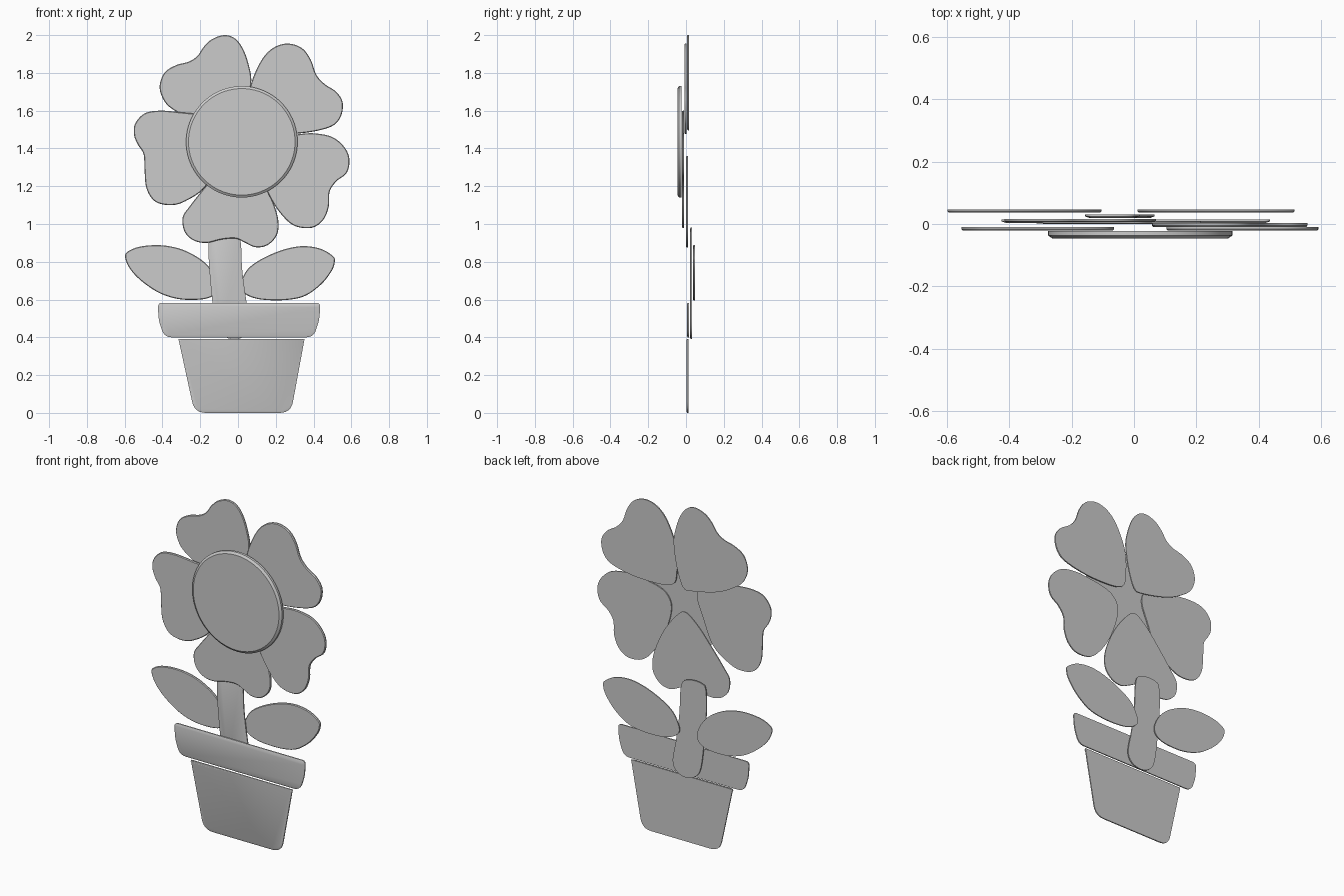
import bpy, bmesh
from mathutils import Vector


def smooth_loop(pts, n=6):
    """Closed Catmull-Rom outline through the points."""
    p = [Vector(q) for q in pts]
    out = []
    for i in range(len(p)):
        a, b, c, d = p[i - 1], p[i], p[(i + 1) % len(p)], p[(i + 2) % len(p)]
        for k in range(n):
            t = k / n
            out.append(0.5 * (2 * b + (c - a) * t + (2 * a - 5 * b + 4 * c - d) * t * t
                              + (3 * b - a - 3 * c + d) * t ** 3))
    return out


def rounded_loop(corners, n=6):
    """Polygon with each corner (x, z, r) rounded by a quadratic arc."""
    out = []
    for i, (x, z, r) in enumerate(corners):
        c = Vector((x, z))
        a = c + (Vector(corners[i - 1][:2]) - c).normalized() * r
        b = c + (Vector(corners[(i + 1) % len(corners)][:2]) - c).normalized() * r
        out += [a * (1 - t) ** 2 + 2 * c * t * (1 - t) + b * t * t for t in [k / n for k in range(n + 1)]]
    return out


def plate(name, loop, front, back, inset):
    """Flat plate with a chamfered front edge."""
    n = len(loop)
    area = sum(loop[i - 1].cross(loop[i]) for i in range(n))
    if area < 0:
        loop = loop[::-1]
    inner = []
    for i in range(n):
        t = (loop[(i + 1) % n] - loop[i - 1]).normalized()
        inner.append(loop[i] + Vector((-t.y, t.x)) * inset)
    mid = front + (back - front) * 0.4
    bm = bmesh.new()
    rings = [[bm.verts.new((p.x, y, p.y)) for p in lp]
             for lp, y in ((inner, front), (loop, mid), (loop, back))]
    bm.faces.new(rings[0])
    bm.faces.new(rings[2][::-1])
    for r, s in zip(rings, rings[1:]):
        for i in range(n):
            j = (i + 1) % n
            bm.faces.new((r[i], s[i], s[j], r[j]))
    bmesh.ops.recalc_face_normals(bm, faces=bm.faces)
    me = bpy.data.meshes.new(name)
    bm.to_mesh(me)
    bm.free()
    ob = bpy.data.objects.new(name, me)
    bpy.context.collection.objects.link(ob)
    bpy.context.view_layer.objects.active = ob
    ob.select_set(True)
    bpy.ops.object.shade_smooth_by_angle(angle=0.5)
    ob.select_set(False)


# Flower centre
bpy.ops.mesh.primitive_circle_add(vertices=72, radius=0.295)
circle = bpy.context.object
disc = [Vector((v.co.x + 0.02, v.co.y + 1.435)) for v in circle.data.vertices]
bpy.data.objects.remove(circle)
plate("flower_centre", disc, -0.046, -0.023, 0.013)

# Petals
plate("petal_top_left", smooth_loop([
    (0.07, 1.75), (0.06, 1.83), (0.03, 1.92), (-0.013, 1.98), (-0.07, 2.0), (-0.135, 1.98),
    (-0.18, 1.94), (-0.215, 1.89), (-0.26, 1.86), (-0.33, 1.84), (-0.39, 1.8), (-0.415, 1.725),
    (-0.39, 1.65), (-0.335, 1.6), (-0.22, 1.54), (-0.05, 1.5), (0.01, 1.51), (0.05, 1.62)]),
    0.006, 0.016, 0.004)
plate("petal_top_right", smooth_loop([
    (0.06, 1.7), (0.09, 1.8), (0.14, 1.89), (0.2, 1.94), (0.27, 1.955), (0.34, 1.93),
    (0.385, 1.87), (0.415, 1.79), (0.46, 1.74), (0.52, 1.7), (0.555, 1.64), (0.54, 1.56),
    (0.48, 1.51), (0.33, 1.48), (0.16, 1.48), (0.08, 1.505), (0.06, 1.57)]),
    -0.009, 0.003, 0.004)
plate("petal_left", smooth_loop([
    (-0.17, 1.575), (-0.29, 1.59), (-0.41, 1.6), (-0.495, 1.585), (-0.545, 1.53), (-0.55, 1.47),
    (-0.53, 1.42), (-0.5, 1.37), (-0.495, 1.29), (-0.485, 1.19), (-0.44, 1.12), (-0.36, 1.1),
    (-0.28, 1.12), (-0.17, 1.2), (-0.1, 1.36), (-0.065, 1.46), (-0.085, 1.53)]),
    -0.021, -0.010, 0.004)
plate("petal_right", smooth_loop([
    (0.315, 1.475), (0.405, 1.48), (0.5, 1.46), (0.565, 1.405), (0.59, 1.34), (0.575, 1.27),
    (0.52, 1.225), (0.485, 1.17), (0.48, 1.09), (0.45, 1.02), (0.39, 0.98), (0.3, 0.99),
    (0.23, 1.05), (0.165, 1.15), (0.115, 1.28), (0.105, 1.37), (0.14, 1.43), (0.21, 1.46)]),
    -0.021, -0.010, 0.004)
plate("petal_bottom", smooth_loop([
    (0, 1.36), (-0.085, 1.3), (-0.18, 1.19), (-0.255, 1.095), (-0.293, 1.035), (-0.283, 0.96),
    (-0.235, 0.913), (-0.167, 0.9), (-0.087, 0.918), (-0.013, 0.923), (0.035, 0.902),
    (0.093, 0.877), (0.156, 0.888), (0.205, 0.94), (0.214, 1.013), (0.19, 1.105),
    (0.135, 1.22), (0.06, 1.32)]), 0.0, 0.01, 0.004)

# Stem and leaves
plate("stem", smooth_loop([
    (-0.15, 0.95), (-0.156, 0.84), (-0.142, 0.65), (-0.118, 0.47), (-0.08, 0.41), (-0.02, 0.39),
    (0.04, 0.41), (0.066, 0.47), (0.043, 0.6), (0.022, 0.76), (0.015, 0.9), (-0.005, 0.96),
    (-0.065, 0.98), (-0.125, 0.975)]), 0.02, 0.031, 0.012)
plate("leaf_left", smooth_loop([
    (-0.597, 0.82), (-0.585, 0.853), (-0.52, 0.88), (-0.415, 0.888), (-0.31, 0.87),
    (-0.22, 0.828), (-0.16, 0.78), (-0.12, 0.72), (-0.105, 0.66), (-0.135, 0.618),
    (-0.2, 0.6), (-0.31, 0.602), (-0.415, 0.634), (-0.51, 0.697), (-0.57, 0.76)]),
    0.037, 0.047, 0.004)
plate("leaf_right", smooth_loop([
    (0.512, 0.797), (0.505, 0.828), (0.44, 0.868), (0.347, 0.883), (0.246, 0.866),
    (0.14, 0.823), (0.06, 0.77), (0.022, 0.71), (0.012, 0.66), (0.05, 0.622),
    (0.124, 0.6), (0.246, 0.597), (0.352, 0.618), (0.44, 0.68), (0.495, 0.75)]),
    0.037, 0.047, 0.004)

# Pot body and rim
plate("pot_body", rounded_loop([
    (-0.315, 0.4, 0.002), (-0.23, 0.01, 0.06), (0.28, 0.01, 0.06), (0.352, 0.4, 0.002)]),
    0.002, 0.013, 0.01)
plate("pot_rim", rounded_loop([
    (-0.425, 0.583, 0.025), (-0.42, 0.49, 0.03), (-0.39, 0.4, 0.04), (0.4, 0.4, 0.04),
    (0.43, 0.49, 0.03), (0.437, 0.583, 0.025)]), 0.004, 0.015, 0.012)

# Rest the model on the ground
for ob in bpy.context.collection.objects:
    ob.location.z -= 0.01 if ob.name.startswith("pot_body") else 0.0
